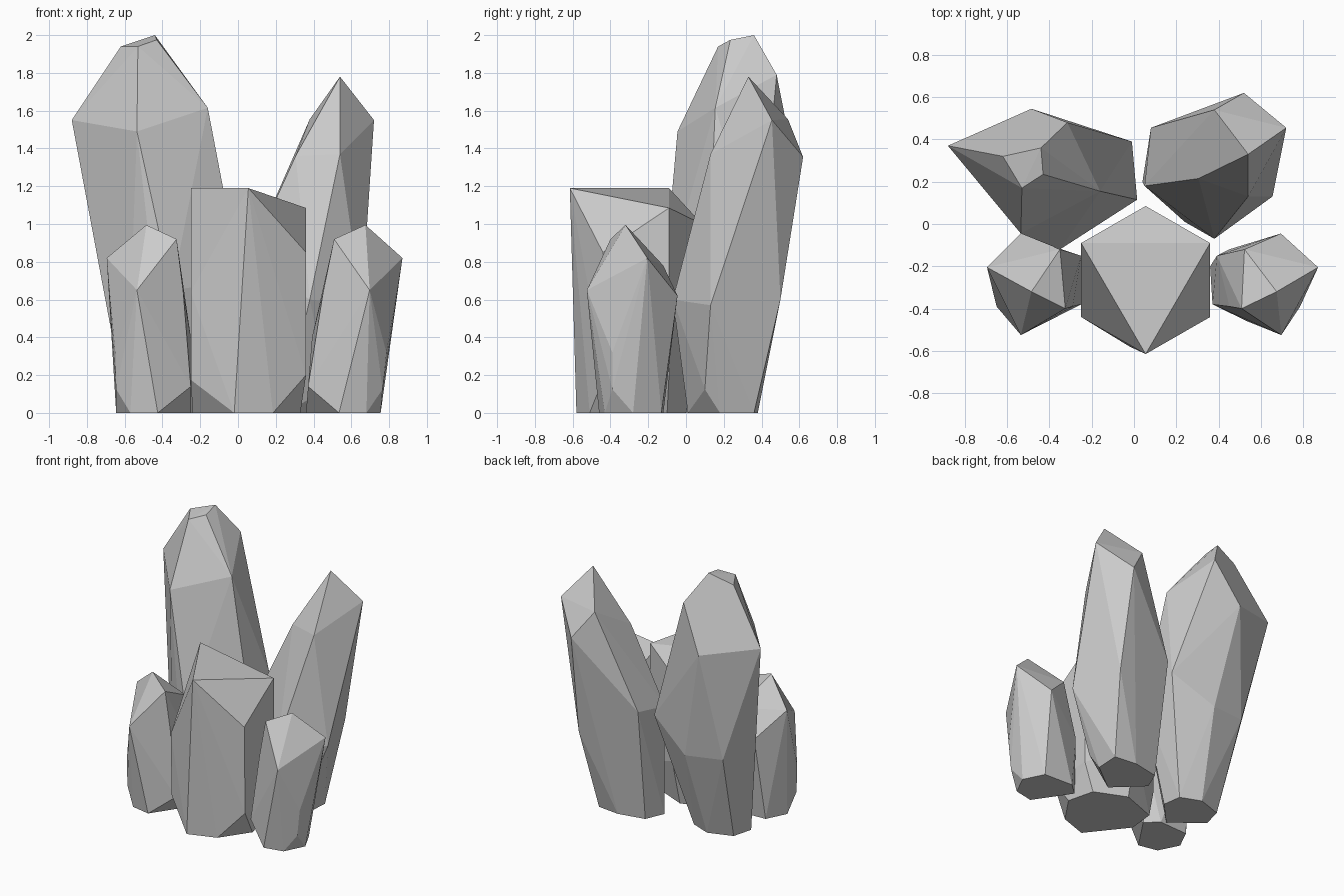
import bpy
import bmesh
import math
from mathutils import Vector

# Remove the default object only
default_cube = bpy.data.objects.get("Cube")
if default_cube is not None:
    bpy.data.objects.remove(default_cube, do_unlink=True)


def make_material(name, red, green, blue):
    material = bpy.data.materials.new(name)
    material.use_nodes = True
    colour = (red, green, blue, 1)
    material.diffuse_color = colour
    shader = next(node for node in material.node_tree.nodes
                  if node.type == "BSDF_PRINCIPLED")
    shader.inputs["Base Color"].default_value = colour
    shader.inputs["Roughness"].default_value = .8
    return material


stone_grey = make_material("stone grey", .6, .6, .6)


def make_crystal(name, foot, body, tip, reshape=None):
    """Cut a flat-faced crystal: the hull around its foot outline (on the
    ground), the corners of its body and the corners of its tip."""
    corners = [Vector((x, y, 0)) for x, y in foot]
    corners += [Vector(corner) for corner in body + tip]
    if reshape is not None:
        corners = [reshape(corner) for corner in corners]

    mesh = bmesh.new()
    for corner in corners:
        mesh.verts.new(corner)
    hull = bmesh.ops.convex_hull(mesh, input=mesh.verts[:])

    # Drop the corners that ended up inside the crystal
    leftovers = set(hull["geom_interior"]) | set(hull["geom_unused"])
    inside = [item for item in leftovers
              if isinstance(item, bmesh.types.BMVert) and item.is_valid]
    bmesh.ops.delete(mesh, geom=inside, context="VERTS")

    # Merge nearly flat neighbours into larger facets
    bmesh.ops.dissolve_limit(mesh, angle_limit=math.radians(2),
                             verts=mesh.verts[:], edges=mesh.edges[:])
    bmesh.ops.recalc_face_normals(mesh, faces=mesh.faces[:])

    data = bpy.data.meshes.new(name)
    mesh.to_mesh(data)
    mesh.free()
    data.materials.append(stone_grey)
    crystal = bpy.data.objects.new(name, data)
    bpy.context.scene.collection.objects.link(crystal)
    return crystal


# Tallest crystal, leaning outwards at the back
make_crystal(
    "tall_back_crystal",
    foot=[(-.37, -.1), (-.59, .07), (-.55, .22),
          (-.37, .28), (-.22, .22), (-.2, .08)],
    body=[(-.01, .39, .83), (.015, .115, .7), (-.35, -.12, .65),
          (-.32, .47, .64), (-.6, .42, .66), (-.62, .15, .6)],
    tip=[(-.88, .37, 1.55), (-.535, -.045, 1.49), (-.16, .155, 1.615),
         (-.315, .48, 1.79), (-.485, .545, 1.46), (-.62, .32, 1.94),
         (-.53, .17, 1.94), (-.43, .235, 1.975), (-.44, .36, 2)],
)

# Second back crystal with a single point
make_crystal(
    "pointed_back_crystal",
    foot=[(.24, .01), (.46, .18), (.47, .36),
          (.3, .38), (.1, .34), (.04, .2)],
    body=[(.48, .1, .125), (.08, .455, .85), (.05, .18, .8),
          (.38, -.07, .6), (.655, .13, .57), (.54, .5, .6)],
    tip=[(.305, .215, 1.36), (.54, .13, 1.37), (.72, .455, 1.55),
         (.52, .62, 1.355), (.38, .54, 1.555), (.54, .33, 1.78)],
)

# Broad six-sided crystal in the middle, with a slanted top
make_crystal(
    "broad_front_crystal",
    foot=[(-.02, -.58), (.185, -.51), (.33, -.3), (.28, -.1),
          (.05, 0), (-.22, -.1), (-.24, -.3)],
    body=[(-.25, -.43, .175), (.36, -.43, .2), (.36, -.09, .2),
          (-.25, -.09, .2), (.055, .085, .35)],
    tip=[(.055, -.615, 1.19), (-.25, -.09, 1.19), (.36, -.09, 1.085),
         (.055, .085, 1), (.36, -.44, .85), (-.25, -.44, .64)],
)

# Two small crystals: one shape, mirrored across the cluster
small_crystal = dict(
    foot=[(-.425, -.46), (-.57, -.43), (-.645, -.28),
          (-.57, -.13), (-.34, -.12), (-.25, -.2)],
    body=[(-.645, -.39, .125), (-.25, -.38, .14),
          (-.65, -.39, .32), (-.25, -.15, .4)],
    tip=[(-.535, -.525, .65), (-.29, -.39, .64), (-.535, -.045, .62),
         (-.35, -.12, .78), (-.695, -.205, .82), (-.325, -.4, .92),
         (-.485, -.32, .995)],
)


def mirror_and_lean(corner):
    return Vector((.11 - corner.x + .08 * corner.z, corner.y, corner.z))


make_crystal("small_right_crystal", **small_crystal)
make_crystal("small_left_crystal", reshape=mirror_and_lean, **small_crystal)
